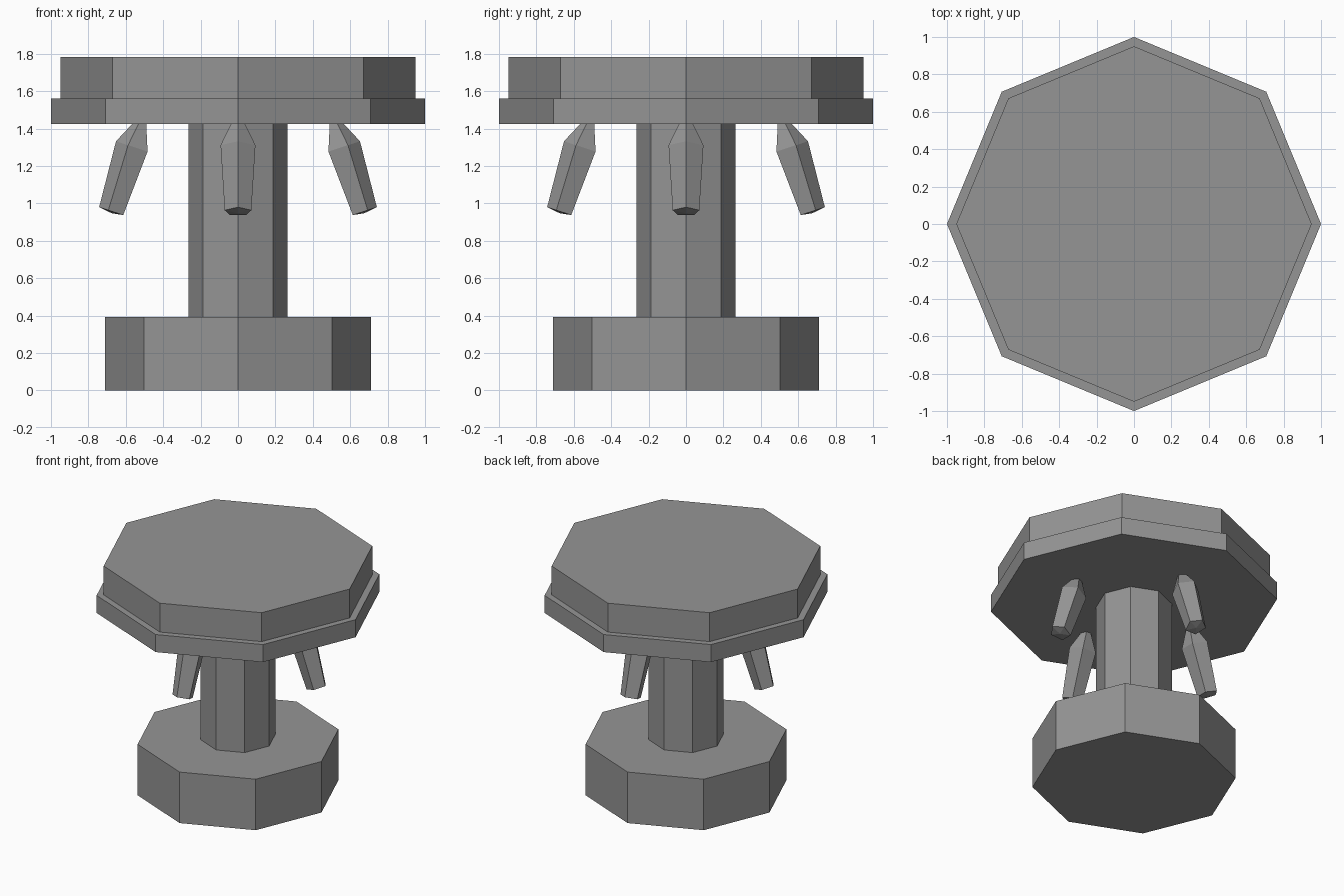
import bpy, bmesh, math
from mathutils import Vector

if "Cube" in bpy.data.objects:
    bpy.data.objects.remove(bpy.data.objects["Cube"])

grey = bpy.data.materials.new("stone grey")
grey.diffuse_color = (0.3, 0.3, 0.3, 1)
grey.use_nodes = True
grey.node_tree.nodes["Principled BSDF"].inputs["Base Color"].default_value = grey.diffuse_color


def finish(name, bm):
    bmesh.ops.recalc_face_normals(bm, faces=bm.faces)
    mesh = bpy.data.meshes.new(name)
    bm.to_mesh(mesh)
    bm.free()
    mesh.materials.append(grey)
    obj = bpy.data.objects.new(name, mesh)
    bpy.context.collection.objects.link(obj)
    return obj


def octagon(name, r, z0, z1):
    bm = bmesh.new()
    rings = [[bm.verts.new((r * math.cos(i * math.pi / 4), r * math.sin(i * math.pi / 4), z))
              for i in range(8)] for z in (z0, z1)]
    for ring in rings:
        bm.faces.new(ring)
    for i in range(8):
        j = (i + 1) % 8
        bm.faces.new((rings[0][i], rings[0][j], rings[1][j], rings[1][i]))
    finish(name, bm)


# Stacked octagonal blocks
octagon("base", 0.71, 0, 0.392)
octagon("column", 0.265, 0.392, 1.425)
octagon("table_rim", 1.0, 1.425, 1.56)
octagon("table_top", 0.95, 1.56, 1.782)


# Five-sided pegs splayed outwards under the table, one per side
def peg(name, heading):
    tilt = math.radians(18)
    out = Vector((math.cos(heading), math.sin(heading), 0))
    side = Vector((-math.sin(heading), math.cos(heading), 0))
    up = Vector((0, 0, 1))
    axis = out * math.sin(tilt) - up * math.cos(tilt)      # points down the peg
    across = out * math.cos(tilt) + up * math.sin(tilt)
    centre = out * 0.559 + up * 1.302                      # widest ring
    bm = bmesh.new()
    rings = []
    for t, r in ((0, 0.098), (0.363, 0.075)):
        rings.append([bm.verts.new(centre + axis * t
                                   + across * r * math.cos(i * math.tau / 5)
                                   + side * r * math.sin(i * math.tau / 5)) for i in range(5)])
    top = bm.verts.new(centre - axis * 0.21)
    tip = bm.verts.new(centre + axis * 0.373)
    for i in range(5):
        j = (i + 1) % 5
        bm.faces.new((rings[0][i], rings[0][j], rings[1][j], rings[1][i]))
        bm.faces.new((top, rings[0][j], rings[0][i]))
        bm.faces.new((tip, rings[1][i], rings[1][j]))
    finish(name, bm)


for k, where in enumerate(("right", "back", "left", "front")):
    peg(where + "_peg", k * math.pi / 2)
